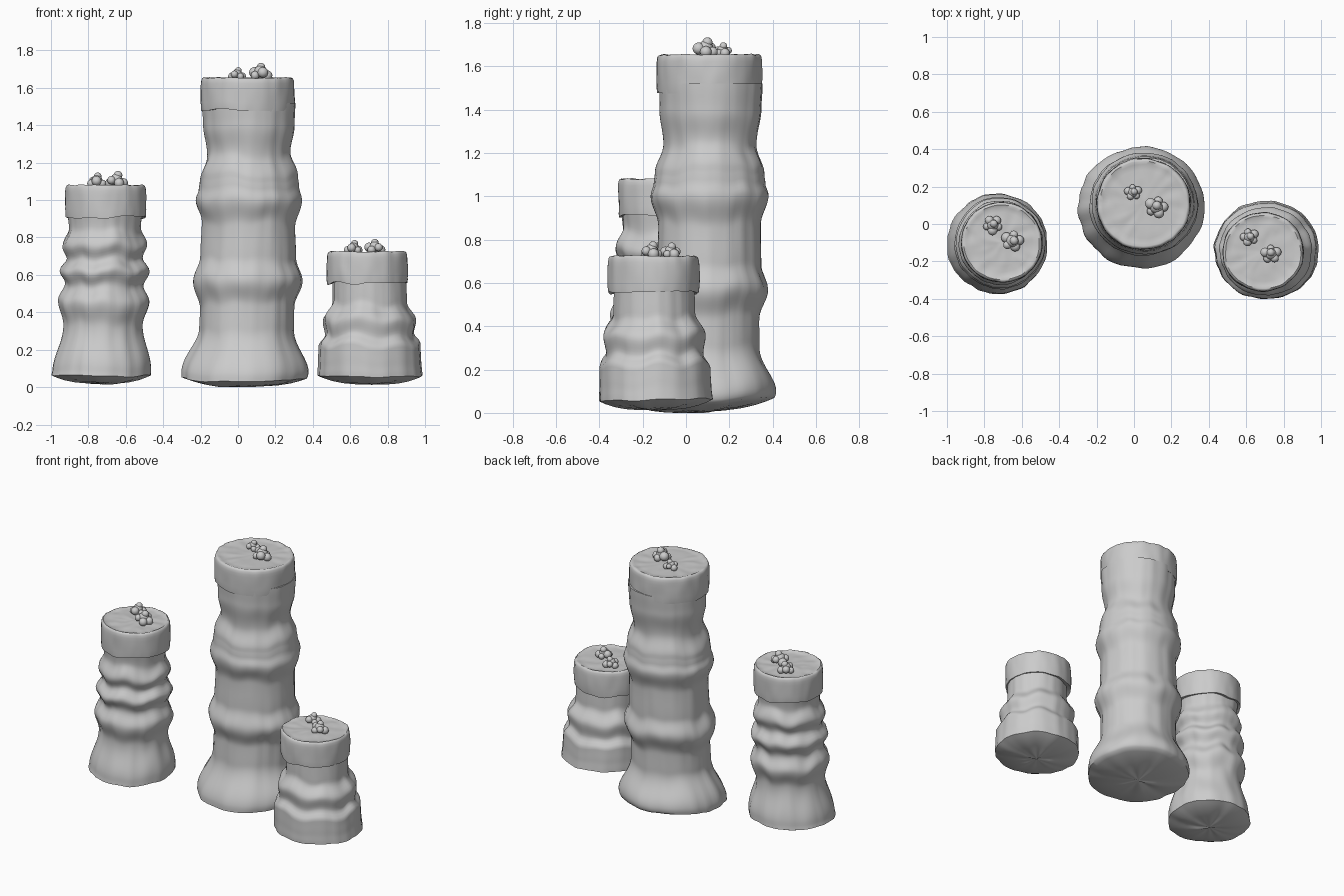
import bpy
import bmesh
import math
from mathutils import Vector, noise

cube = bpy.data.objects.get("Cube")
if cube:
    bpy.data.objects.remove(cube)

clay = bpy.data.materials.new("clay grey")
clay.use_nodes = True
GREY = (0.6, 0.6, 0.6, 1)
clay.diffuse_color = GREY
clay.node_tree.nodes["Principled BSDF"].inputs["Base Color"].default_value = GREY

SEGMENTS = 80


def ease(points, z):
    """Radius at height z, easing between the crests and hollows of a profile."""
    for (za, ra), (zb, rb) in zip(points, points[1:]):
        if z <= zb:
            t = max(0, (z - za) / (zb - za))
            return ra + (rb - ra) * (1 - math.cos(math.pi * t)) / 2
    return points[-1][1]


def finish(name, bm):
    bmesh.ops.recalc_face_normals(bm, faces=bm.faces)
    mesh = bpy.data.meshes.new(name)
    bm.to_mesh(mesh)
    bm.free()
    mesh.materials.append(clay)
    obj = bpy.data.objects.new(name, mesh)
    bpy.context.collection.objects.link(obj)
    bpy.ops.object.select_all(action="DESELECT")
    obj.select_set(True)
    bpy.context.view_layer.objects.active = obj
    bpy.ops.object.shade_smooth_by_angle(angle=math.radians(50))


def lathe(name, rings, place):
    """Skin rings of (radius, height) after placing each point by a rule."""
    bm = bmesh.new()
    loops = []
    for r, z in rings:
        loops.append([bm.verts.new(place(2 * math.pi * i / SEGMENTS, r, z))
                      for i in range(SEGMENTS)])
    for low, high in zip(loops, loops[1:]):
        for i in range(SEGMENTS):
            j = (i + 1) % SEGMENTS
            bm.faces.new((low[i], low[j], high[j], high[i]))
    bm.faces.new(loops[0])
    bm.faces.new(loops[-1])
    finish(name, bm)


def body(name, profile, base, top, squash, tilt, seed):
    z0, z1 = profile[0][0], profile[-1][0]
    base, top = Vector(base), Vector(top)

    def place(a, r, z):
        # slow bulges, wavy ridges and faint upright flutes
        c, s = math.cos(a), math.sin(a)
        slow = noise.noise(Vector((c * 1.5, s * 1.5, z * 2 + seed)))
        wave = noise.noise(Vector((c * 2, s * 2, z * 3 + seed + 9)))
        flute = noise.noise(Vector((c * 5, s * 5, z * 2 + seed + 20)))
        h = (z - z0) / (z1 - z0)
        centre = base.lerp(top, h ** 0.5 if h > 0 else 0)
        k = r * (1 + 0.025 * slow + 0.025 * flute * (r > 0.1))
        fade = min(1, max(0, 4 * h))
        lift = 0.035 * wave * fade * min(1, 6 * (1 - h))
        lean = (1 - fade) * (tilt * s * r + 0.012 * wave)
        return centre.x + k * c, centre.y + k * s * squash, max(0, z + lift + lean)

    rim = profile[0][1]
    # rounded underside, then the ridged wall
    rings = [(rim * f, z0 - 0.045 * (1 - f ** 3)) for f in (0.02, 0.3, 0.55, 0.75, 0.9)]
    steps = int((z1 - z0) / 0.015)
    for i in range(steps + 1):
        z = z0 + (z1 - z0) * i / steps
        rings.append((ease(profile, z), z))
    rings.append((profile[-1][1] * 0.8, z1))
    lathe(name, rings, place)


def cap(name, centre, r, z0, z1, squash, seed):
    cx, cy = centre
    h = z1 - z0

    def place(a, rr, z):
        c, s = math.cos(a), math.sin(a)
        u = rr / r
        t = (z - z0) / h
        n = noise.noise(Vector((c * 1.8 * u, s * 1.8 * u, z * 4 + seed)))
        fine = noise.noise(Vector((c * 5 * u, s * 5 * u, z * 9 + seed)))
        k = rr * (1 + 0.018 * n + 0.018 * fine)
        dz = 0.018 * n * (1 - t) + 0.006 * fine * t
        return cx + k * c, cy + k * s * squash, z + dz

    # tucked hem, upright side, rounded shoulder, gently sunk top
    rings = [(r * 0.8, z0 + 0.012), (r * 0.93, z0 + 0.002), (r * 0.985, z0)]
    rings += [(r * (0.99 + 0.01 * math.sin(math.pi * t)), z0 + h * t)
              for t in (0.1, 0.25, 0.4, 0.55, 0.7, 0.82)]
    rings += [(r * 0.985, z0 + h * 0.92), (r * 0.965, z1 - 0.004), (r * 0.93, z1)]
    rings += [(r * f, z1 - 0.006) for f in (0.87, 0.75, 0.6, 0.45, 0.3, 0.15, 0.03)]
    lathe(name, rings, place)


def nugget(name, x, y, z, size, turn):
    """A small clump of rounded pebbles resting on a cap."""
    bm = bmesh.new()
    lumps = [(0, 0, 0.65, 0.55)]
    for i in range(5):
        a = turn + i * math.tau / 5
        lumps.append((0.6 * math.cos(a), 0.55 * math.sin(a),
                      0.35 + 0.25 * (i % 2), 0.42 + 0.06 * math.sin(3 * a)))
    lumps.append((0.15 * math.cos(turn), 0.15 * math.sin(turn), 1.05, 0.38))
    for dx, dy, dz, r in lumps:
        ball = bmesh.ops.create_icosphere(bm, subdivisions=3, radius=r * size)
        bmesh.ops.translate(bm, verts=ball["verts"],
                            vec=(x + dx * size, y + dy * size, z + dz * size))
    finish(name, bm)


# tall middle column
body("tall_column",
     [(0.05, 0.335), (0.075, 0.34), (0.31, 0.252), (0.43, 0.25), (0.57, 0.29),
      (0.69, 0.255), (0.86, 0.25), (1.0, 0.285), (1.07, 0.268), (1.12, 0.262),
      (1.25, 0.222), (1.4, 0.245), (1.52, 0.25)],
     (0.035, 0.085), (0.06, 0.115), 0.95, 0.06, 3)
cap("tall_column_cap", (0.05, 0.108), 0.252, 1.48, 1.655, 0.97, 5)
nugget("tall_column_nugget_back", -0.005, 0.17, 1.645, 0.046, 0.4)
nugget("tall_column_nugget_front", 0.12, 0.09, 1.645, 0.062, 1.3)

# medium column on the right-hand side
body("medium_column",
     [(0.065, 0.268), (0.09, 0.265), (0.33, 0.212), (0.45, 0.243), (0.54, 0.208),
      (0.62, 0.238), (0.69, 0.2), (0.76, 0.224), (0.85, 0.19), (0.95, 0.2)],
     (-0.73, -0.105), (-0.71, -0.1), 1, 0.02, 14)
cap("medium_column_cap", (-0.707, -0.098), 0.217, 0.905, 1.08, 0.99, 16)
nugget("medium_column_nugget_back", -0.755, -0.005, 1.07, 0.054, 0.9)
nugget("medium_column_nugget_front", -0.65, -0.09, 1.07, 0.06, 0.1)

# short column on the left-hand side
body("short_column",
     [(0.06, 0.28), (0.13, 0.276), (0.22, 0.273), (0.28, 0.238), (0.355, 0.25),
      (0.45, 0.198), (0.6, 0.195)],
     (0.71, -0.14), (0.703, -0.148), 0.94, 0.02, 26)
cap("short_column_cap", (0.69, -0.15), 0.218, 0.555, 0.725, 0.97, 28)
nugget("short_column_nugget_back", 0.617, -0.07, 0.715, 0.05, 0.6)
nugget("short_column_nugget_front", 0.732, -0.16, 0.715, 0.054, 1.6)
